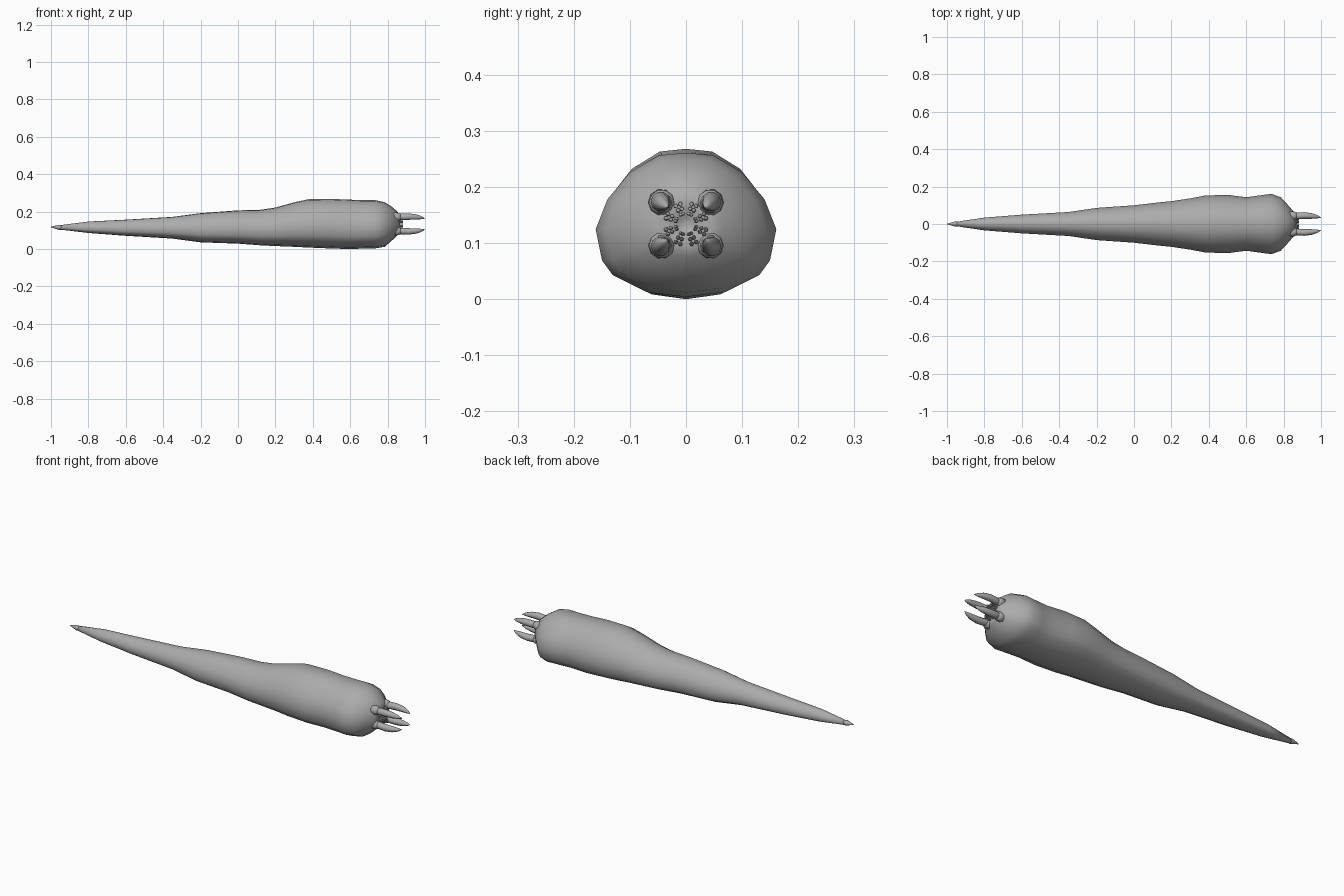
import bpy
import bmesh
from math import cos, sin, pi
from mathutils import Vector

default_cube = bpy.data.objects.get("Cube")
if default_cube:
    bpy.data.objects.remove(default_cube, do_unlink=True)

skin = bpy.data.materials.new("plain grey")
skin.use_nodes = True
grey = (0.41, 0.41, 0.41, 1)
skin.diffuse_color = grey
skin.node_tree.nodes["Principled BSDF"].inputs["Base Color"].default_value = grey


def loft(name, rings):
    """Skin a list of closed rings of points, cap both ends, shade smooth."""
    bm = bmesh.new()
    loops = [[bm.verts.new(point) for point in ring] for ring in rings]
    count = len(loops[0])
    for first, second in zip(loops, loops[1:]):
        for i in range(count):
            j = (i + 1) % count
            bm.faces.new((first[i], first[j], second[j], second[i]))
    bm.faces.new(loops[0])
    bm.faces.new(loops[-1])
    bmesh.ops.recalc_face_normals(bm, faces=bm.faces)
    for face in bm.faces:
        face.smooth = True
    mesh = bpy.data.meshes.new(name)
    bm.to_mesh(mesh)
    bm.free()
    mesh.materials.append(skin)
    part = bpy.data.objects.new(name, mesh)
    bpy.context.collection.objects.link(part)


def spike(name, path, radii, sides):
    """Tapering horn along a path that runs mostly along x."""
    rings = []
    for centre, radius in zip(path, radii):
        rings.append([Vector(centre) + Vector((0, cos(a), sin(a))) * radius
                      for a in (2 * pi * i / sides for i in range(sides))])
    loft(name, rings)


# Body cross-section: one half, from crown to belly, mirrored across y
half_section = [(0, 1), (0.3, 0.965), (0.62, 0.745), (0.87, 0.39), (1, 0),
                (0.93, -0.46), (0.81, -0.68), (0.43, -0.93), (0, -1)]
section = half_section + [(-y, z) for y, z in half_section[-2:0:-1]]

# Body stations: position, half width, belly height, back height
stations = [
    (-0.95, 0.012, 0.104, 0.128), (-0.8, 0.034, 0.086, 0.147),
    (-0.6, 0.05, 0.071, 0.157), (-0.35, 0.064, 0.056, 0.172),
    (-0.2, 0.086, 0.036, 0.192), (0, 0.1, 0.029, 0.207),
    (0.12, 0.114, 0.02, 0.21), (0.2, 0.122, 0.016, 0.222),
    (0.3, 0.137, 0.012, 0.25), (0.38, 0.152, 0.008, 0.267),
    (0.5, 0.156, 0.003, 0.268), (0.6, 0.143, 0, 0.264),
    (0.68, 0.154, 0.003, 0.261), (0.735, 0.161, 0.004, 0.261),
    (0.785, 0.143, 0.012, 0.25), (0.82, 0.105, 0.043, 0.228),
    (0.855, 0.065, 0.075, 0.198), (0.865, 0.03, 0.105, 0.163),
    (0.85, 0.013, 0.122, 0.146),
]
rings = []
for x, width, low, high in stations:
    middle = low + 0.47 * (high - low)
    rings.append([(x, y * width,
                   middle + z * (high - middle if z > 0 else middle - low))
                  for y, z in section])
loft("body", rings)

# Pointed tail barb
spike("tail_tip",
      [(-0.93, 0, 0.116), (-0.955, 0, 0.116), (-0.98, 0, 0.117), (-1, 0, 0.118)],
      [0.011, 0.014, 0.007, 0.001], 8)

# Four curved fangs around the mouth, each in a low gum socket
mouth_height = 0.134
for side, side_name in ((1, "left"), (-1, "right")):
    for lift, level in ((1, "upper"), (-1, "lower")):
        path = [(x, side * out, mouth_height + lift * out * 0.88)
                for x, out in ((0.83, 0.036), (0.87, 0.043), (0.91, 0.045),
                               (0.95, 0.043), (0.98, 0.039), (1, 0.034))]
        spike(f"{level}_{side_name}_fang", path,
              [0.015, 0.018, 0.018, 0.015, 0.009, 0.001], 10)
        spike(f"{level}_{side_name}_gum", [
            (x, side * 0.043, mouth_height + lift * 0.038)
            for x in (0.83, 0.858, 0.872)], [0.025, 0.023, 0.016], 10)

# Paired rows of tiny teeth radiating from the mouth
for spoke in range(8):
    for column in (-1, 1):
        angle = 2 * pi * (spoke + 0.5) / 8 + column * 0.12
        for row in range(3):
            reach = 0.019 + 0.009 * row
            y, z = reach * cos(angle), reach * sin(angle)
            column_name = "first" if column < 0 else "second"
            spike(f"small_tooth_{spoke}_{column_name}_{row}",
                  [(x, y * pull, mouth_height + z * pull)
                   for x, pull in ((0.85, 1), (0.87, 1), (0.882, 0.9))],
                  [0.004, 0.004, 0.001], 6)
